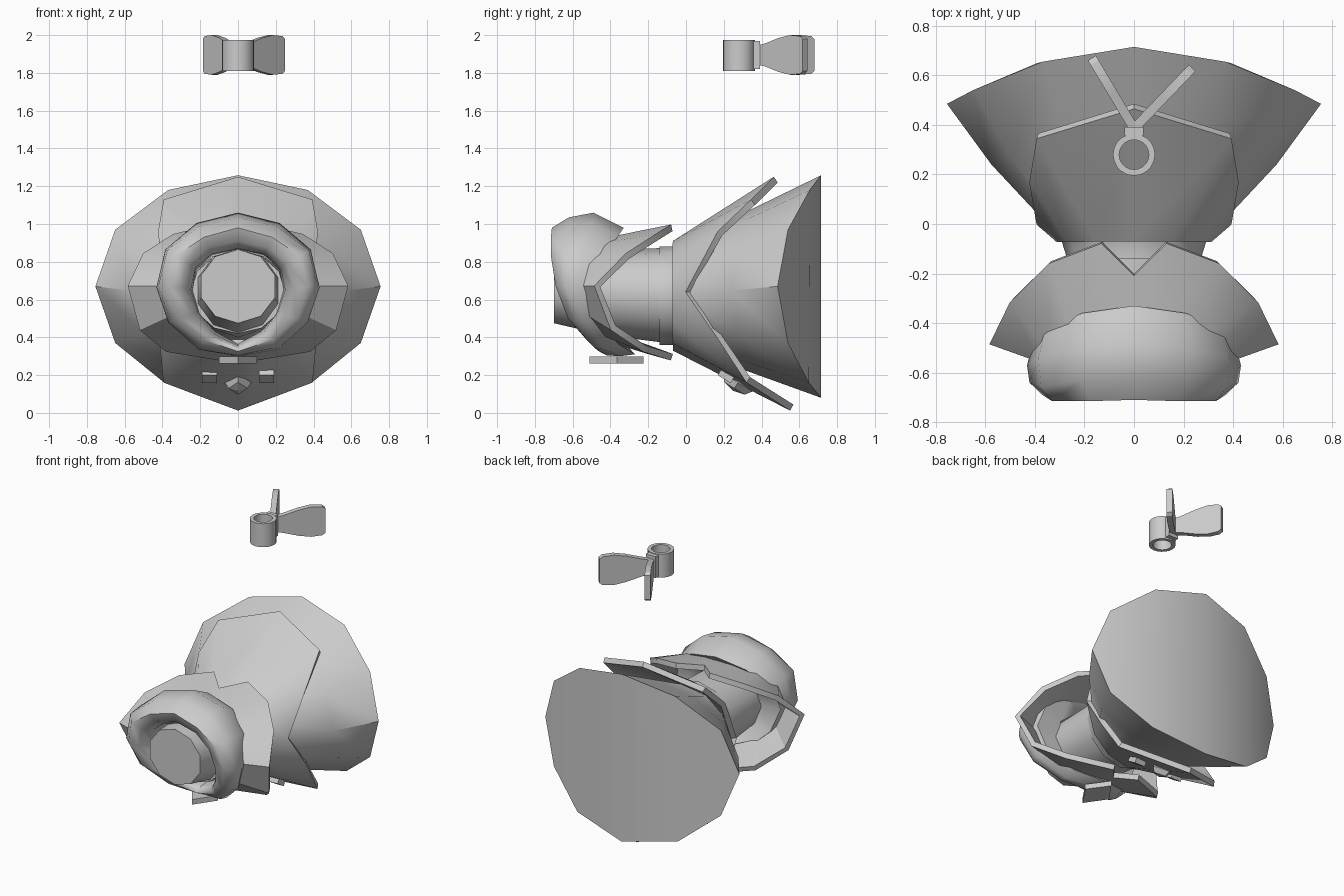
import bpy, bmesh, math
from mathutils import Vector, Matrix

if "Cube" in bpy.data.objects:
    bpy.data.objects.remove(bpy.data.objects["Cube"])


def full(half):
    """Mirror a half loop (top to bottom, x >= 0) into a closed loop."""
    return list(half) + [(-x, y, z) for x, y, z in reversed(half[1:-1])]


def finish(name, bm, angle=40, thick=0):
    bmesh.ops.remove_doubles(bm, verts=bm.verts, dist=0.0005)
    bmesh.ops.recalc_face_normals(bm, faces=bm.faces)
    me = bpy.data.meshes.new(name)
    bm.to_mesh(me)
    bm.free()
    ob = bpy.data.objects.new(name, me)
    bpy.context.collection.objects.link(ob)
    bpy.ops.object.select_all(action='DESELECT')
    ob.select_set(True)
    bpy.context.view_layer.objects.active = ob
    if thick:
        m = ob.modifiers.new("thickness", 'SOLIDIFY')
        m.thickness = thick
        m.offset = 0
        bpy.ops.object.modifier_apply(modifier=m.name)
    bpy.ops.object.shade_smooth_by_angle(angle=math.radians(angle))
    return ob


def loft(rings, closed=False, cap_start=False):
    bm = bmesh.new()
    vs = [[bm.verts.new(p) for p in r] for r in rings]
    n = len(vs[0])
    pairs = list(zip(vs, vs[1:])) + ([(vs[-1], vs[0])] if closed else [])
    for a, b in pairs:
        for i in range(n):
            j = (i + 1) % n
            bm.faces.new((a[i], a[j], b[j], b[i]))
    if cap_start:
        bm.faces.new(vs[0])
    return bm, vs


def oval(y, rx, z0, z1, n=12):
    """Upright oval loop at depth y, starting at the top."""
    c, r = (z0 + z1) / 2, (z1 - z0) / 2
    return [(rx * math.sin(2 * math.pi * i / n), y,
             c + r * math.cos(2 * math.pi * i / n)) for i in range(n)]


def box(name, loc, size, tilt=0):
    bm = bmesh.new()
    bmesh.ops.create_cube(bm, size=1, matrix=Matrix.Translation(loc)
                          @ Matrix.Rotation(tilt, 4, 'X') @ Matrix.Diagonal((*size, 1)))
    return finish(name, bm)


# Flared skirt with a bowed back cap
rim = full([(0, .715, 1.258), (.37, .655, 1.18), (.65, .54, .97), (.755, .485, .67),
            (.65, .54, .37), (.39, .65, .16), (0, .715, .08)])
neck = oval(-.06, .295, .36, .88)
mid = [tuple(Vector(a).lerp(Vector(b), .55)) for a, b in zip(neck, rim)]
mid = [(x * 1.05, y, z) for x, y, z in mid]
bm, vs = loft([oval(-.14, .27, .36, .88), neck, mid, rim], cap_start=True)
r = vs[-1]
for s in (1, -1):
    h = [r[(s * i) % 12] for i in range(7)]
    for i in range(2):
        bm.faces.new((h[i], h[i + 1], h[5 - i], h[6 - i]))
    bm.faces.new((h[2], h[3], h[4]))
finish("skirt", bm)

# Overskirt panel, open at the sides
edge = full([(0, .475, 1.235), (.39, .355, 1.115), (.415, .18, .95), (.38, .01, .64),
             (.405, .18, .40), (.39, .33, .175), (0, .56, .028)])
bm, _ = loft([oval(-.06, .30, .345, .895), edge])
finish("overskirt", bm, thick=.036)

# Neck
bm, _ = loft([oval(-.5, .25, .42, .86), oval(-.06, .27, .365, .875)], cap_start=True)
finish("neck", bm)

# Wide collar with notches
inner = full([(0, -.42, .91), (.1, -.42, .91), (.24, -.46, .88), (.34, -.51, .80),
              (.38, -.54, .67), (.36, -.50, .52), (.26, -.42, .42), (.1, -.33, .37),
              (0, -.33, .37)])
outer = full([(0, -.205, .95), (.13, -.075, .98), (.34, -.155, .93), (.495, -.31, .83),
              (.575, -.47, .67), (.515, -.385, .45), (.38, -.22, .34), (.1, -.075, .295),
              (0, -.2, .33)])
bm, _ = loft([inner, outer])
finish("collar", bm, 30, thick=.036)

# Padded hood ring
loops = [
    # opening
    [(0, -.62, .87), (.14, -.63, .84), (.225, -.62, .77), (.25, -.59, .65),
     (.21, -.53, .53), (.13, -.46, .42), (0, -.40, .355)],
    # inner front
    [(0, -.685, .91), (.155, -.69, .875), (.26, -.695, .79), (.295, -.675, .66),
     (.245, -.60, .52), (.15, -.51, .41), (0, -.445, .345)],
    # front crest
    [(0, -.71, .98), (.18, -.715, .93), (.33, -.715, .83), (.37, -.69, .67),
     (.31, -.625, .50), (.18, -.525, .385), (0, -.46, .325)],
    # outer front
    [(0, -.62, 1.035), (.21, -.63, .985), (.375, -.66, .86), (.422, -.64, .67),
     (.355, -.585, .485), (.20, -.485, .345), (0, -.42, .305)],
    # outer crest
    [(0, -.49, 1.06), (.22, -.50, 1.005), (.385, -.54, .865), (.432, -.57, .665),
     (.37, -.53, .48), (.21, -.43, .335), (0, -.35, .30)],
    # back edge
    [(0, -.33, .98), (.21, -.36, .935), (.36, -.43, .83), (.405, -.475, .665),
     (.34, -.45, .50), (.20, -.36, .365), (0, -.27, .31)],
    # inner back
    [(0, -.42, .86), (.13, -.43, .83), (.22, -.46, .76), (.24, -.48, .65),
     (.20, -.45, .53), (.12, -.38, .43), (0, -.32, .365)],
]
bm, _ = loft([full(l) for l in loops], closed=True)
finish("hood_ring", bm, 60)

# Face plug inside the hood
bm, _ = loft([oval(-.70, .205, .475, .865, 10), oval(-.55, .215, .44, .87, 10),
              oval(-.42, .235, .40, .87, 10)], cap_start=True)
finish("face_plug", bm)

# Diamond-shaped chin plate and small ornaments below
plate = [(.1, -.365), (0, -.225), (-.1, -.365), (0, -.51)]
bm, vs = loft([[(x, y, z) for x, y in plate] for z in (.262, .298)], cap_start=True)
bm.faces.new(vs[1])
finish("chin_plate", bm)
for side in (-1, 1):
    box("side_stud", (side * .15, .215, .20), (.08, .08, .05), -.55)
bm = bmesh.new()
bmesh.ops.create_uvsphere(bm, u_segments=4, v_segments=4, radius=1,
                          matrix=Matrix.Translation((0, .275, .16))
                          @ Matrix.Rotation(-.55, 4, 'X') @ Matrix.Diagonal((.07, .09, .05, 1)))
finish("diamond_stud", bm, 20)


# Propeller hub, an open tube
def circle(rad, z, n=20):
    return [(rad * math.cos(2 * math.pi * i / n), .28 + rad * math.sin(2 * math.pi * i / n), z)
            for i in range(n)]


bm, _ = loft([circle(.085, 1.81), circle(.085, 1.975), circle(.06, 1.975),
              circle(.06, 1.81)], closed=True)
finish("propeller_hub", bm)
box("blade_mount", (0, .375, 1.895), (.075, .035, .15))

# Propeller blades: paddle outline (distance, half height)
outline = [(0, .05), (.06, .06), (.16, .09), (.24, .105), (.31, .10), (.33, .085)]
for name, tip in (("left_blade", (-.17, .67)), ("right_blade", (.235, .63))):
    d = Vector((tip[0], tip[1] - .385, 0)).normalized()
    length = math.hypot(tip[0], tip[1] - .385)
    nrm = Vector((-d.y, d.x, 0)) * .019
    base = Vector((0, .385, 1.895))
    pts = [(a, h) for a, h in outline] + [(a, -h) for a, h in reversed(outline)]
    rings = [[base + d * (a * length / .33) + Vector((0, 0, h)) + nrm * s for a, h in pts]
             for s in (-1, 1)]
    bm, vs = loft(rings, cap_start=True)
    bm.faces.new(vs[1])
    finish(name, bm, 30)
